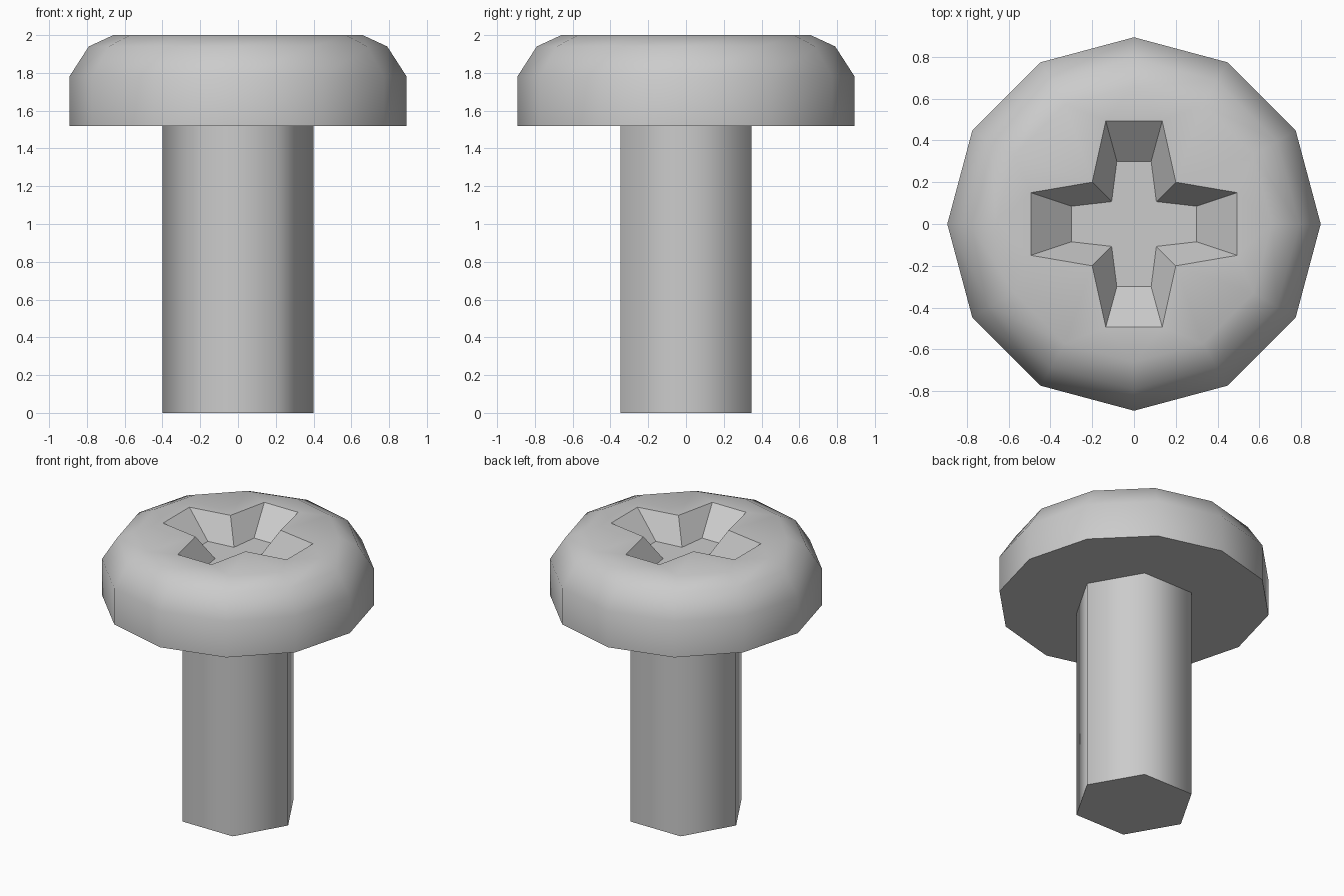
import bpy, bmesh
from math import cos, sin, tau

if "Cube" in bpy.data.objects:
    bpy.data.objects.remove(bpy.data.objects["Cube"])

bm = bmesh.new()


def add_ring(points, z):
    return [bm.verts.new((x, y, z)) for x, y in points]


def circle(radius, sides):
    return [(radius * cos(tau * i / sides), radius * sin(tau * i / sides))
            for i in range(sides)]


def cross(tip, half_x_arm, half_y_arm, inner):
    # one quarter of the cross, mirrored about both axes
    q = [(tip, half_x_arm), (inner, inner), (half_y_arm, tip)]
    m = [(-x, y) for x, y in reversed(q)]
    return q + m + [(-x, -y) for x, y in q + m]


def wall(low, high, smooth=True):
    n = len(low)
    for i in range(n):
        j = (i + 1) % n
        f = bm.faces.new((low[i], low[j], high[j], high[i]))
        f.smooth = smooth


def ring_edges(ring):
    return [bm.edges.get((ring[i - 1], ring[i])) for i in range(len(ring))]


def fill_between(a, b, normal):
    # flat annular face with the second ring as its hole
    geom = bmesh.ops.triangle_fill(bm, use_beauty=True, normal=normal,
                                   edges=ring_edges(a) + ring_edges(b))["geom"]
    for f in geom:
        if isinstance(f, bmesh.types.BMFace):
            f.smooth = True


# Shank: hexagonal cylinder
shank_low = add_ring(circle(0.40, 6), 0.0)
shank_high = add_ring(circle(0.40, 6), 1.52)
wall(shank_low, shank_high)
bm.faces.new(shank_low[::-1])

# Head: twelve-sided rounded profile
profile = [(0.893, 1.52), (0.893, 1.78), (0.79, 1.94), (0.66, 2.0)]
head = [add_ring(circle(r, 12), z) for r, z in profile]
for low, high in zip(head, head[1:]):
    wall(low, high)

# Cross recess: tapered flat walls and floor
recess_top = add_ring(cross(0.493, 0.15, 0.135, 0.20), 2.0)
recess_floor = add_ring(cross(0.30, 0.085, 0.082, 0.107), 1.83)
wall(recess_top[::-1], recess_floor[::-1], smooth=False)
bm.faces.new(recess_floor)

# Head underside around the shank, head top around the recess
fill_between(head[0], shank_high, (0, 0, -1))
fill_between(head[-1], recess_top, (0, 0, 1))

# Consistent normals and crisp outer edges
bmesh.ops.recalc_face_normals(bm, faces=bm.faces[:])
for ring in (shank_low, shank_high, head[0], recess_top, recess_floor):
    for e in ring_edges(ring):
        e.smooth = False

mesh = bpy.data.meshes.new("screw")
bm.to_mesh(mesh)
bm.free()
screw = bpy.data.objects.new("screw", mesh)
bpy.context.collection.objects.link(screw)
